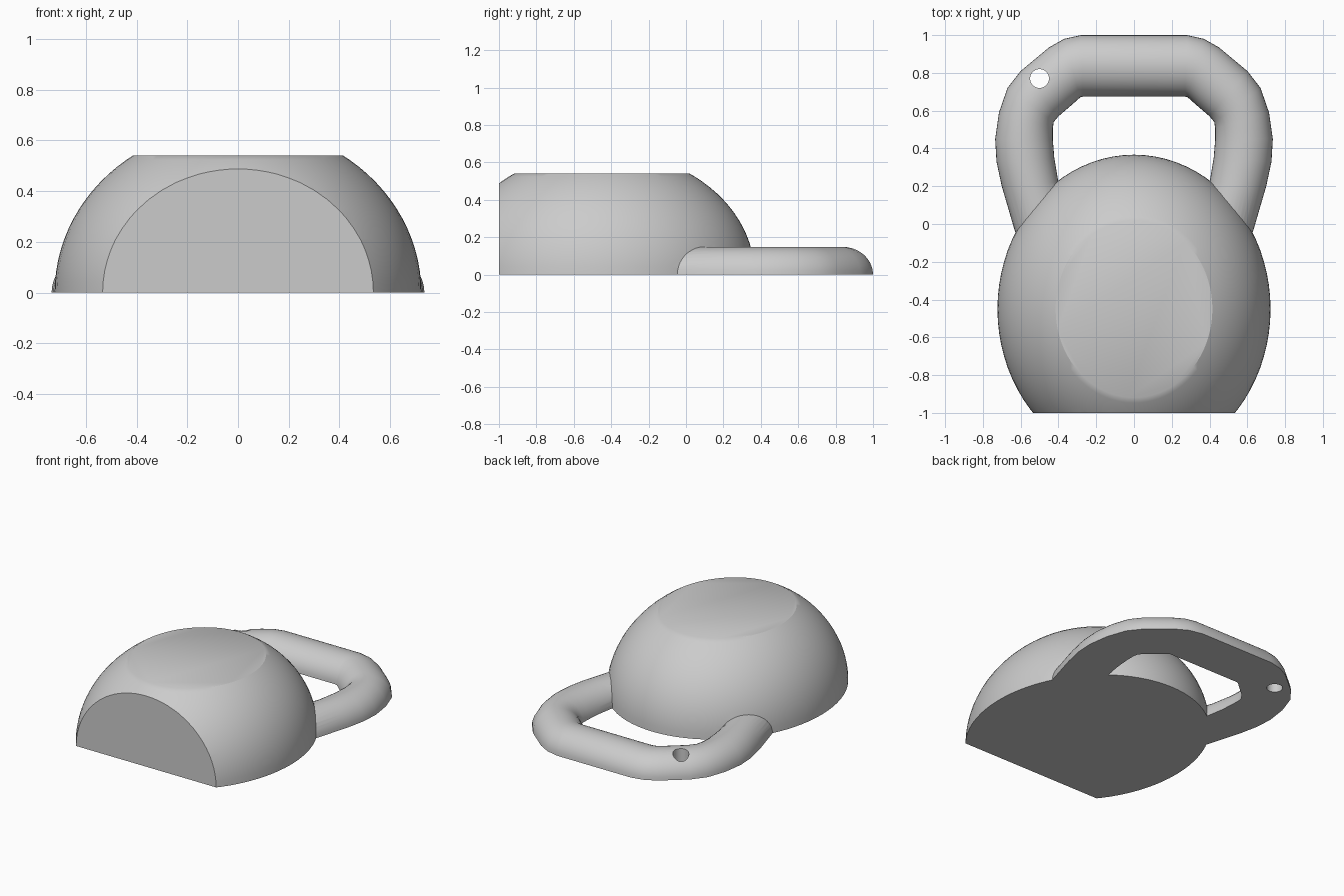
import bpy, bmesh, math
from mathutils import Matrix, Vector

cube = bpy.data.objects.get("Cube")
if cube:
    bpy.data.objects.remove(cube, do_unlink=True)

# Single grey cast metal colour
grey = bpy.data.materials.new("cast grey")
GREY = (0.6, 0.6, 0.6, 1.0)
grey.diffuse_color = GREY
grey.use_nodes = True
grey.node_tree.nodes["Principled BSDF"].inputs["Base Color"].default_value = GREY


def add_object(name, bm):
    bmesh.ops.recalc_face_normals(bm, faces=bm.faces[:])
    mesh = bpy.data.meshes.new(name)
    bm.to_mesh(mesh)
    bm.free()
    mesh.materials.append(grey)
    obj = bpy.data.objects.new(name, mesh)
    bpy.context.collection.objects.link(obj)
    return obj


def combine(target, other, operation):
    """Apply a boolean and discard the helper solid."""
    other.hide_render = True
    mod = target.modifiers.new(operation.lower(), 'BOOLEAN')
    mod.operation = operation
    mod.solver = 'EXACT'
    mod.object = other
    bpy.ops.object.select_all(action='DESELECT')
    target.select_set(True)
    bpy.context.view_layer.objects.active = target
    bpy.ops.object.modifier_apply(modifier=mod.name)
    bpy.data.objects.remove(other, do_unlink=True)


# Rounded body, a full ellipsoid before trimming
bm = bmesh.new()
bmesh.ops.create_uvsphere(
    bm, u_segments=80, v_segments=48, radius=1.0,
    matrix=Matrix.Translation((0, -0.45, 0)) @ Matrix.Diagonal((0.723, 0.817, 0.66, 1)))
kettlebell = add_object("kettlebell", bm)

# Handle: outer and inner points of each cross-section, from bar to body
stations = [
    ((0.28, 1.00), (0.27, 0.675)),
    ((0.37, 0.98), (0.285, 0.67)),
    ((0.45, 0.935), (0.33, 0.63)),
    ((0.60, 0.81), (0.40, 0.57)),
    ((0.67, 0.72), (0.425, 0.54)),
    ((0.715, 0.59), (0.43, 0.505)),
    ((0.735, 0.45), (0.43, 0.45)),
    ((0.728, 0.33), (0.422, 0.35)),
    ((0.70, 0.20), (0.40, 0.22)),
    ((0.63, -0.04), (0.33, 0.02)),
    ((0.56, -0.19), (0.28, -0.10)),
]
mirrored = [((-o[0], o[1]), (-i[0], i[1])) for o, i in reversed(stations)]
SIDES = 40
bm = bmesh.new()
rings = []
for outer, inner in mirrored + stations:
    o, i = Vector((*outer, 0)), Vector((*inner, 0))
    ring = []
    for k in range(SIDES):
        a = 2 * math.pi * k / SIDES
        p = (o + i) / 2 + (o - i) / 2 * math.cos(a)
        p.z = 0.148 * math.sin(a)
        ring.append(bm.verts.new(p))
    rings.append(ring)
for r0, r1 in zip(rings, rings[1:]):
    for k in range(SIDES):
        n = (k + 1) % SIDES
        bm.faces.new((r0[k], r0[n], r1[n], r1[k]))
bm.faces.new(rings[0])
bm.faces.new(rings[-1])
bmesh.ops.triangulate(bm, faces=[f for f in bm.faces if len(f.verts) == 4])
combine(kettlebell, add_object("handle", bm), 'UNION')

# Small round hole through the right corner of the handle
bm = bmesh.new()
bmesh.ops.create_cone(bm, cap_ends=True, segments=32, radius1=0.05, radius2=0.05,
                      depth=1.0, matrix=Matrix.Translation((-0.5, 0.77, 0)))
combine(kettlebell, add_object("hole_cutter", bm), 'DIFFERENCE')

# Trim to the upper half, with a flat top and a flat foot
bm = bmesh.new()
bmesh.ops.create_cube(
    bm, size=1.0,
    matrix=Matrix.Translation((0, 0.5, 0.27)) @ Matrix.Diagonal((4, 3, 0.54, 1)))
combine(kettlebell, add_object("trim_block", bm), 'INTERSECT')

# Smooth curves, crisp cut edges
kettlebell.select_set(True)
bpy.context.view_layer.objects.active = kettlebell
bpy.ops.object.shade_smooth_by_angle(angle=math.radians(32))
